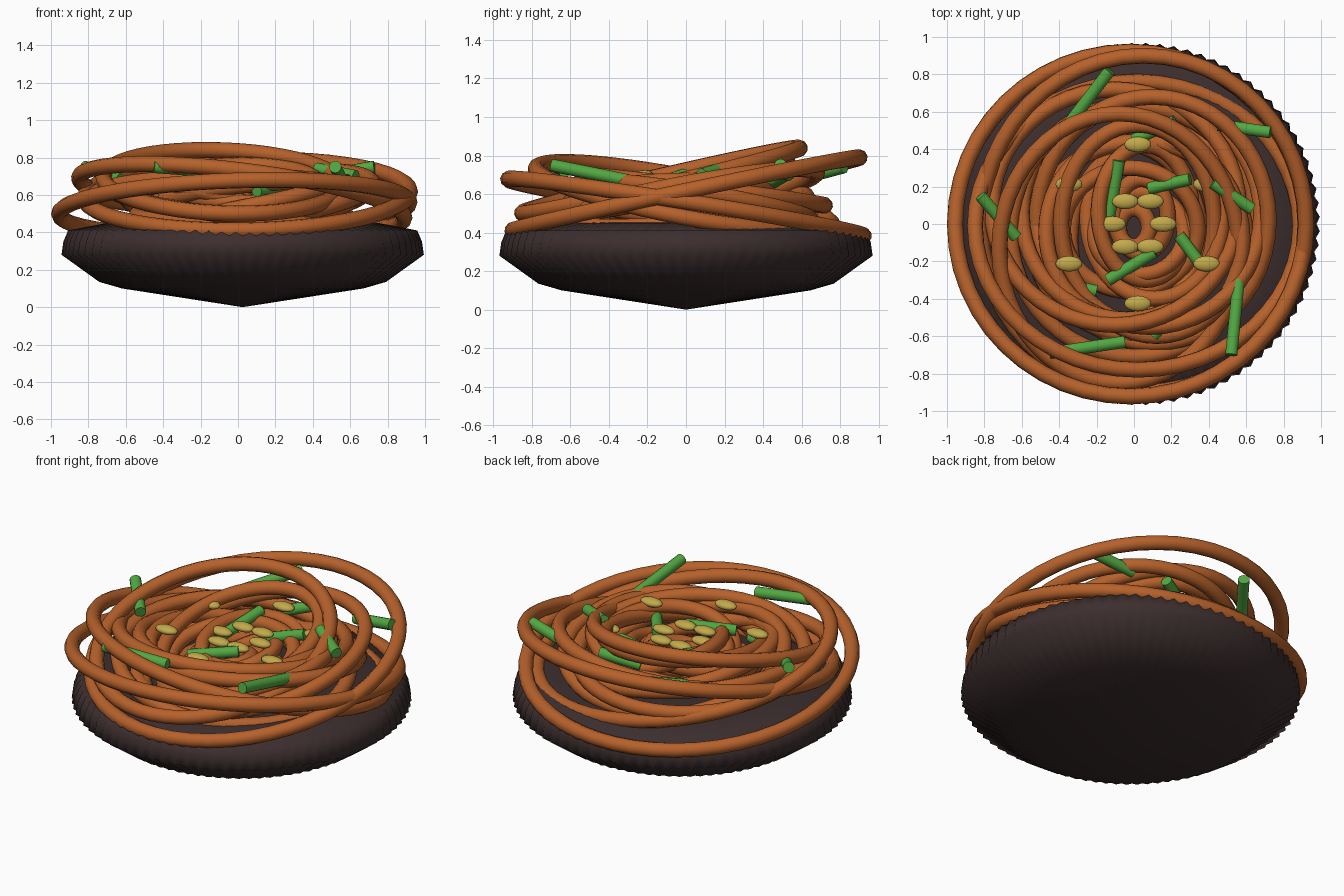
import bpy, bmesh, math
from mathutils import Vector

if "Cube" in bpy.data.objects:
    bpy.data.objects.remove(bpy.data.objects["Cube"], do_unlink=True)


def material(name, rgb):
    m = bpy.data.materials.new(name)
    m.use_nodes = True
    m.diffuse_color = (*rgb, 1)
    b = m.node_tree.nodes["Principled BSDF"]
    b.inputs["Base Color"].default_value = (*rgb, 1)
    b.inputs["Roughness"].default_value = 0.7
    return m


DARK = material("dark_dish", (0.045, 0.027, 0.027))
NOODLE = material("noodle_orange", (0.47, 0.12, 0.024))
GREEN = material("scallion_green", (0.085, 0.39, 0.055))
YELLOW = material("seed_yellow", (0.54, 0.4, 0.07))


def finish(bm, name, mat, angle=40):
    bmesh.ops.recalc_face_normals(bm, faces=bm.faces)
    me = bpy.data.meshes.new(name)
    bm.to_mesh(me)
    bm.free()
    me.materials.append(mat)
    ob = bpy.data.objects.new(name, me)
    bpy.context.collection.objects.link(ob)
    bpy.ops.object.select_all(action='DESELECT')
    bpy.context.view_layer.objects.active = ob
    ob.select_set(True)
    bpy.ops.object.shade_smooth_by_angle(angle=math.radians(angle))


# Fluted dish: a shallow cone with a pleated rim and a low domed top
def dish():
    n = 160
    profile = [(0.64, 0.1), (0.76, 0.135), (0.96, 0.28), (0.95, 0.35),
               (0.925, 0.41), (0.72, 0.45), (0.4, 0.47)]
    bm = bmesh.new()
    rings = []
    for r, z in profile:
        ring = []
        for i in range(n):
            k = r * (1.01 if i % 2 else 0.99)
            a = math.tau * i / n
            ring.append(bm.verts.new((0.025 + k * math.cos(a), k * math.sin(a), z)))
        rings.append(ring)
    bottom = bm.verts.new((0.025, 0, 0))
    top = bm.verts.new((0.025, 0, 0.475))
    for i in range(n):
        j = (i + 1) % n
        bm.faces.new((bottom, rings[0][j], rings[0][i]))
        bm.faces.new((top, rings[-1][i], rings[-1][j]))
        for a, b in zip(rings, rings[1:]):
            bm.faces.new((a[i], a[j], b[j], b[i]))
    finish(bm, "fluted_dish", DARK, 85)


# Noodle: a tilted closed loop with a round section, highest at angle az
def noodle(name, cx, cy, rx, ry, z, tilt, az):
    cu = bpy.data.curves.new(name, 'CURVE')
    cu.dimensions = '3D'
    cu.bevel_depth = 0.043
    cu.bevel_resolution = 3
    sp = cu.splines.new('POLY')
    n = 48
    sp.points.add(n - 1)
    for i, p in enumerate(sp.points):
        a = math.tau * i / n
        h = z + tilt * math.cos(a - math.radians(az))
        p.co = (cx + rx * math.cos(a), cy + ry * math.sin(a), h, 1)
    sp.use_cyclic_u = True
    sp.use_smooth = True
    cu.materials.append(NOODLE)
    ob = bpy.data.objects.new(name, cu)
    bpy.context.collection.objects.link(ob)
    bpy.ops.object.select_all(action='DESELECT')
    bpy.context.view_layer.objects.active = ob
    ob.select_set(True)
    bpy.ops.object.convert(target='MESH')


# Scallion: a straight rod between two points
def scallion(name, a, b):
    a, b = Vector(a), Vector(b)
    bm = bmesh.new()
    bmesh.ops.create_cone(bm, cap_ends=True, segments=14, radius1=0.033,
                          radius2=0.033, depth=(b - a).length)
    bm.transform((b - a).to_track_quat('Z', 'Y').to_matrix().to_4x4())
    bmesh.ops.translate(bm, verts=bm.verts, vec=(a + b) / 2)
    finish(bm, name, GREEN)


# Seed: a flattened oval bead
def seed(name, x, y, z):
    bm = bmesh.new()
    bmesh.ops.create_uvsphere(bm, u_segments=16, v_segments=10, radius=1)
    bmesh.ops.scale(bm, verts=bm.verts, vec=(0.072, 0.042, 0.026))
    bmesh.ops.translate(bm, verts=bm.verts, vec=(x, y, z))
    finish(bm, name, YELLOW)


dish()

# Large outer loops, then the nest inside them
outer = [(0.05, 0, 0.87, 0.9, 0.6, 0.19, 85),
         (0.02, -0.01, 0.87, 0.77, 0.585, 0.18, 234),
         (-0.02, 0, 0.937, 0.922, 0.53, 0.15, -78),
         (-0.08, -0.13, 0.64, 0.72, 0.67, 0.17, 98),
         (-0.1, 0.09, 0.66, 0.63, 0.62, 0.08, 280),
         (0.1, 0.02, 0.62, 0.66, 0.59, 0.14, 60)]
nest = [(0, -0.04, 0.66, 0.67, 0.53, 0.1, 150),
        (0.08, 0.05, 0.6, 0.6, 0.56, 0.11, 300),
        (-0.04, 0.06, 0.56, 0.57, 0.55, 0.12, 250),
        (0.03, -0.08, 0.57, 0.52, 0.53, 0.07, 60),
        (0.12, -0.08, 0.46, 0.52, 0.57, 0.1, 10),
        (0.02, 0, 0.41, 0.53, 0.66, 0.1, 90),
        (-0.06, -0.04, 0.41, 0.47, 0.56, 0.09, 200),
        (0.11, 0.03, 0.36, 0.43, 0.58, 0.08, 330),
        (-0.02, -0.03, 0.36, 0.33, 0.56, 0.07, 80),
        (0.06, 0.06, 0.25, 0.36, 0.6, 0.06, 170),
        (0.03, -0.05, 0.24, 0.22, 0.55, 0.05, 270),
        (0.04, 0.04, 0.14, 0.2, 0.55, 0.04, 30),
        (0, -0.02, 0.08, 0.1, 0.53, 0.02, 0)]
for i, args in enumerate(outer):
    noodle(f"outer_noodle_{i + 1}", *args)
for i, args in enumerate(nest):
    noodle(f"nest_noodle_{i + 1}", *args)

rods = [((-0.82, 0.15, 0.75), (-0.63, -0.07, 0.68)),
        ((-0.45, -0.69, 0.75), (-0.05, -0.63, 0.72)),
        ((0.56, -0.3, 0.67), (0.52, -0.7, 0.75)),
        ((-0.13, 0.82, 0.74), (-0.36, 0.52, 0.66)),
        ((0.42, 0.22, 0.74), (0.63, 0.08, 0.7)),
        ((0.73, 0.49, 0.75), (0.45, 0.53, 0.7)),
        ((-0.14, -0.3, 0.63), (0.11, -0.15, 0.66)),
        ((-0.14, 0, 0.62), (-0.08, 0.34, 0.68)),
        ((0.08, 0.19, 0.61), (0.3, 0.24, 0.67)),
        ((0, 0.45, 0.66), (0.22, 0.55, 0.72)),
        ((0.1, -0.6, 0.62), (0.28, -0.38, 0.64)),
        ((-0.42, -0.31, 0.58), (-0.2, -0.36, 0.58)),
        ((0.24, -0.06, 0.61), (0.36, -0.22, 0.61))]
for i, (a, b) in enumerate(rods):
    scallion(f"scallion_{i + 1}", a, b)

# Seeds: a small ring in the middle and a wider one around it
for i in range(6):
    a = math.tau * i / 6
    seed(f"inner_seed_{i + 1}", 0.02 + 0.135 * math.cos(a), 0.14 * math.sin(a), 0.67)
    a += math.pi / 6
    seed(f"outer_seed_{i + 1}", 0.02 + 0.425 * math.cos(a), 0.425 * math.sin(a), 0.7)
